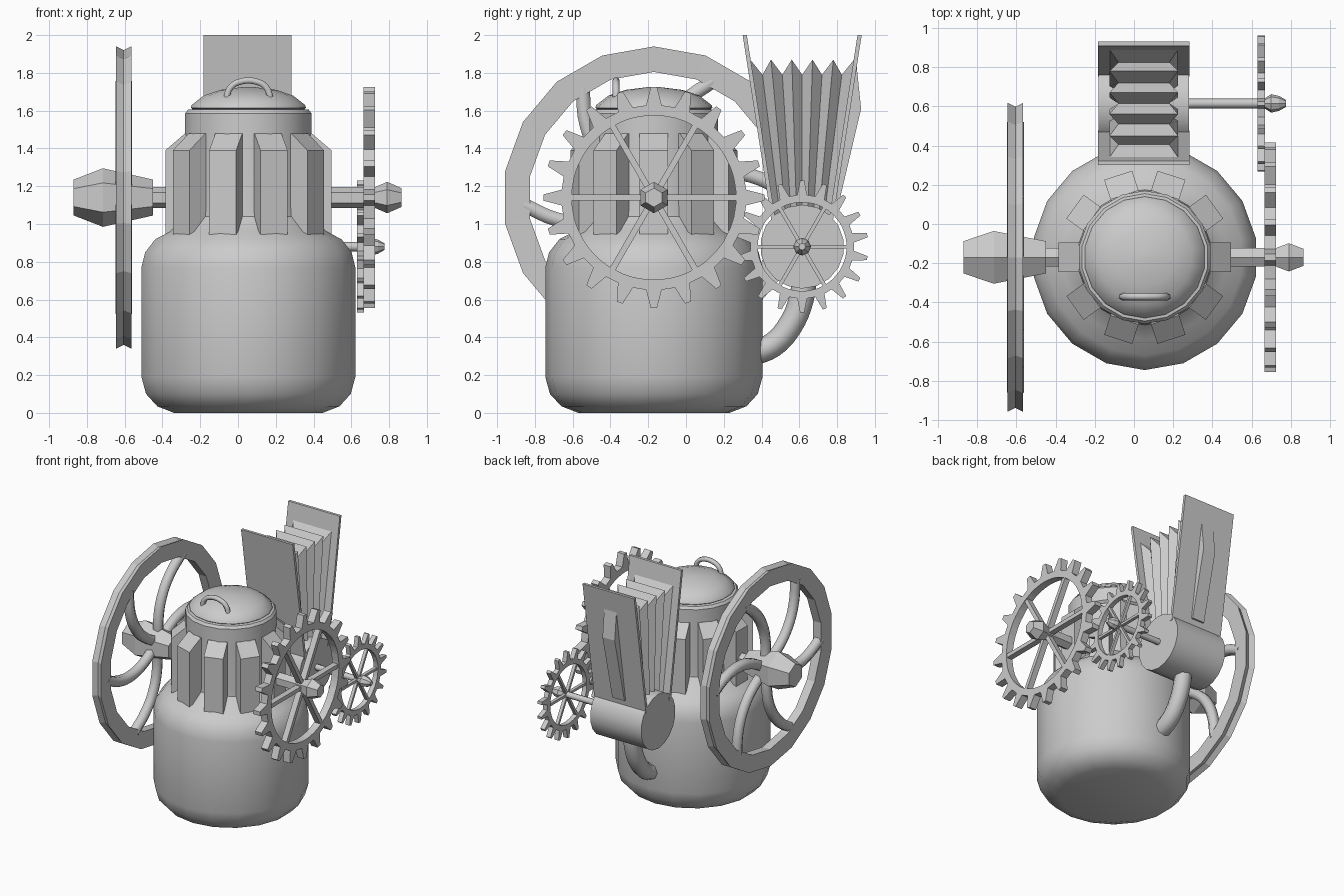
import bpy, bmesh, math
from math import sin, cos, pi, radians

if "Cube" in bpy.data.objects:
    bpy.data.objects.remove(bpy.data.objects["Cube"])

CX, CY, AZ = 0.055, -0.17, 1.14      # tank axis and main axle height
BX, BY, BZ = 0.05, 0.615, 0.88       # bellows drum centre


def make(name, verts, faces, smooth=None):
    me = bpy.data.meshes.new(name)
    me.from_pydata(verts, [], faces)
    bm = bmesh.new()
    bm.from_mesh(me)
    bmesh.ops.recalc_face_normals(bm, faces=bm.faces)
    bm.to_mesh(me)
    bm.free()
    ob = bpy.data.objects.new(name, me)
    bpy.context.collection.objects.link(ob)
    if smooth:
        bpy.ops.object.select_all(action='DESELECT')
        ob.select_set(True)
        bpy.context.view_layer.objects.active = ob
        bpy.ops.object.shade_smooth_by_angle(angle=radians(smooth))
    return ob


def lathe(name, profile, n, axis, centre, smooth=None, closed=False):
    """Spin (radius, height) points about z or x; closed makes a ring."""
    verts, faces, m = [], [], len(profile)
    for i in range(n):
        a = pi / 2 + 2 * pi * i / n
        for r, h in profile:
            p = (r * cos(a), r * sin(a), h) if axis == 'z' else (h, r * cos(a), r * sin(a))
            verts.append([c + q for c, q in zip(centre, p)])
    for i in range(n):
        j = (i + 1) % n
        for k in range(m if closed else m - 1):
            l = (k + 1) % m
            faces.append((i * m + k, j * m + k, j * m + l, i * m + l))
    if not closed:
        faces.append([i * m for i in range(n)])
        faces.append([i * m + m - 1 for i in range(n)])
    return make(name, verts, faces, smooth)


def prism(name, outline, place, lo, hi):
    """Extrude a 2D outline from lo to hi; place maps (u, v, w) to world."""
    n = len(outline)
    verts = [place(u, v, w) for w in (lo, hi) for u, v in outline]
    faces = [list(range(n)), list(range(n, 2 * n))]
    faces += [(i, (i + 1) % n, n + (i + 1) % n, n + i) for i in range(n)]
    return make(name, verts, faces)


def tube(name, points, radius, res=1):
    cu = bpy.data.curves.new(name, 'CURVE')
    cu.dimensions = '3D'
    cu.bevel_depth, cu.bevel_resolution = radius, res
    cu.resolution_u = 4
    cu.use_fill_caps = True
    sp = cu.splines.new('BEZIER')
    sp.bezier_points.add(len(points) - 1)
    for b, p in zip(sp.bezier_points, points):
        b.co = p
        b.handle_left_type = b.handle_right_type = 'AUTO'
    ob = bpy.data.objects.new(name, cu)
    bpy.context.collection.objects.link(ob)
    return ob


def gear(name, x0, x1, y, z, r_in, r_root, r_tip, teeth, bar):
    # toothed ring
    outer, inner = [], []
    for i in range(teeth):
        for f, r in ((-0.27, r_root), (-0.09, r_tip), (0.09, r_tip), (0.27, r_root)):
            a = pi / 2 + (i + f) * 2 * pi / teeth
            outer.append((r * cos(a), r * sin(a)))
            inner.append((r_in * cos(a), r_in * sin(a)))
    n = len(outer)
    verts = [(x, y + u, z + v) for x in (x0, x1) for ring in (outer, inner) for u, v in ring]
    faces = []
    for i in range(n):
        j = (i + 1) % n
        faces += [(i, j, n + j, n + i), (2 * n + i, 2 * n + j, 3 * n + j, 3 * n + i),
                  (i, j, 2 * n + j, 2 * n + i), (n + i, n + j, 3 * n + j, 3 * n + i)]
    make(name + "_ring", verts, faces)
    # six straight spokes
    for k in range(6):
        a = k * pi / 3
        place = lambda u, v, w: (w, y + u * cos(a) - v * sin(a), z + u * sin(a) + v * cos(a))
        L, b = r_in + 0.015, bar / 2
        prism(f"{name}_spoke_{k}", [(0, -b), (L, -b), (L, b), (0, b)], place, x0 + 0.006, x1 - 0.006)


# tank with neck
lathe("tank", [(0.40, 0), (0.49, 0.035), (0.55, 0.10), (0.575, 0.19), (0.575, 0.77), (0.555, 0.85),
               (0.50, 0.92), (0.42, 0.96), (0.345, 1.04), (0.34, 1.10), (0.34, 1.585), (0.325, 1.605),
               (0.28, 1.61)], 18, 'z', (CX, CY, 0), 35)

# lid and its handle
lathe("lid", [(0.29, 1.60), (0.31, 1.615), (0.305, 1.63), (0.24, 1.68), (0.15, 1.71), (0.03, 1.725)],
      18, 'z', (CX, CY, 0), 35)
tube("lid_handle", [(-0.06, -0.37, 1.67), (-0.045, -0.37, 1.715), (0.0, -0.37, 1.75),
                    (0.11, -0.37, 1.75), (0.155, -0.37, 1.715), (0.17, -0.37, 1.67)], 0.019)

# ten cooling fins around the neck, sloped on top
for k in range(10):
    a = k * pi / 5
    place = lambda u, v, w: (CX + u * cos(a) - w * sin(a), CY + u * sin(a) + w * cos(a), v)
    prism(f"fin_{k}", [(0.30, 0.94), (0.44, 0.94), (0.44, 1.39), (0.335, 1.48), (0.30, 1.48)],
          place, -0.075, 0.075)

# main axle with end hubs
lathe("main_axle", [(0.055, -0.50), (0.055, 0.76)], 6, 'x', (0, CY, AZ))
lathe("flywheel_hub", [(0.095, -0.87), (0.155, -0.715), (0.095, -0.45)], 6, 'x', (0, CY, AZ))
lathe("gear_hub", [(0.055, 0.725), (0.083, 0.79), (0.05, 0.865)], 6, 'x', (0, CY, AZ))

# flywheel rim with grooved outside, and six swept spokes
lathe("flywheel_rim", [(0.80, -0.645), (0.78, -0.605), (0.80, -0.565), (0.665, -0.57), (0.665, -0.64)],
      18, 'x', (0, CY, AZ), closed=True)
for k in range(6):
    a = radians(4 + 60 * k)
    tube(f"flywheel_spoke_{k}",
         [(-0.605, CY + u * cos(a) - v * sin(a), AZ + u * sin(a) + v * cos(a))
          for u, v in ((0.69, -0.01), (0.52, 0.08), (0.34, 0.11), (0.17, 0.075), (0.03, 0))], 0.043)

# meshing gears
gear("large_gear", 0.665, 0.725, CY, AZ, 0.435, 0.49, 0.585, 20, 0.032)
gear("small_gear", 0.63, 0.668, BY, BZ, 0.235, 0.275, 0.35, 18, 0.02)

# bellows drum, its shaft and shaft tip
lathe("drum", [(0.222, -0.18), (0.222, 0.28)], 18, 'x', (0, BY, BZ), 35)
lathe("drum_shaft", [(0.025, 0.25), (0.025, 0.70)], 8, 'x', (0, BY, BZ), 50)
lathe("shaft_tip", [(0.025, 0.665), (0.047, 0.70), (0.038, 0.74), (0.018, 0.775)], 8, 'x', (0, BY, BZ))


def spread(z):
    return 0.315 - 0.155 * (2 - z)


# two bellows boards
for name, s in (("front_board", -1), ("back_board", 1)):
    o = [(s * spread(2), 2), (s * spread(1.0), 1.0), (s * (spread(1.0) - 0.022), 1.0), (s * (spread(2) - 0.022), 2)]
    prism(name, o, lambda u, v, w: (BX + w, BY + u, v), -0.233, 0.233)

# raised rib on the back board
prism("back_board_rib", [(spread(1.87) - 0.01, 1.87), (0.312, 1.61), (0.185, 1.07), (0.14, 1.07)],
      lambda u, v, w: (BX + w, BY + u, v), -0.055, 0.055)

# pleated bellows fanning out of the drum
verts, faces, N = [], [], 11
for i in range(N):
    t = -1 + 2 * i / (N - 1)
    hw, top = (0.175, 1.87) if i % 2 == 0 else (0.13, 1.79)
    for x, z in ((-hw, 1.03), (hw, 1.03), (hw, top), (-hw, top)):
        verts.append((BX + x, BY + t * (spread(z) - 0.02), z))
for i in range(N - 1):
    for k in range(4):
        l = (k + 1) % 4
        faces.append((4 * i + k, 4 * i + l, 4 * i + 4 + l, 4 * i + 4 + k))
faces += [(0, 1, 2, 3), tuple(range(4 * N - 4, 4 * N))]
make("bellows", verts, faces)

# air pipe from drum to tank
tube("air_pipe", [(BX, 0.63, 0.74), (BX, 0.61, 0.60), (BX, 0.55, 0.46), (BX, 0.46, 0.36), (BX, 0.34, 0.31)],
     0.066, 2)
